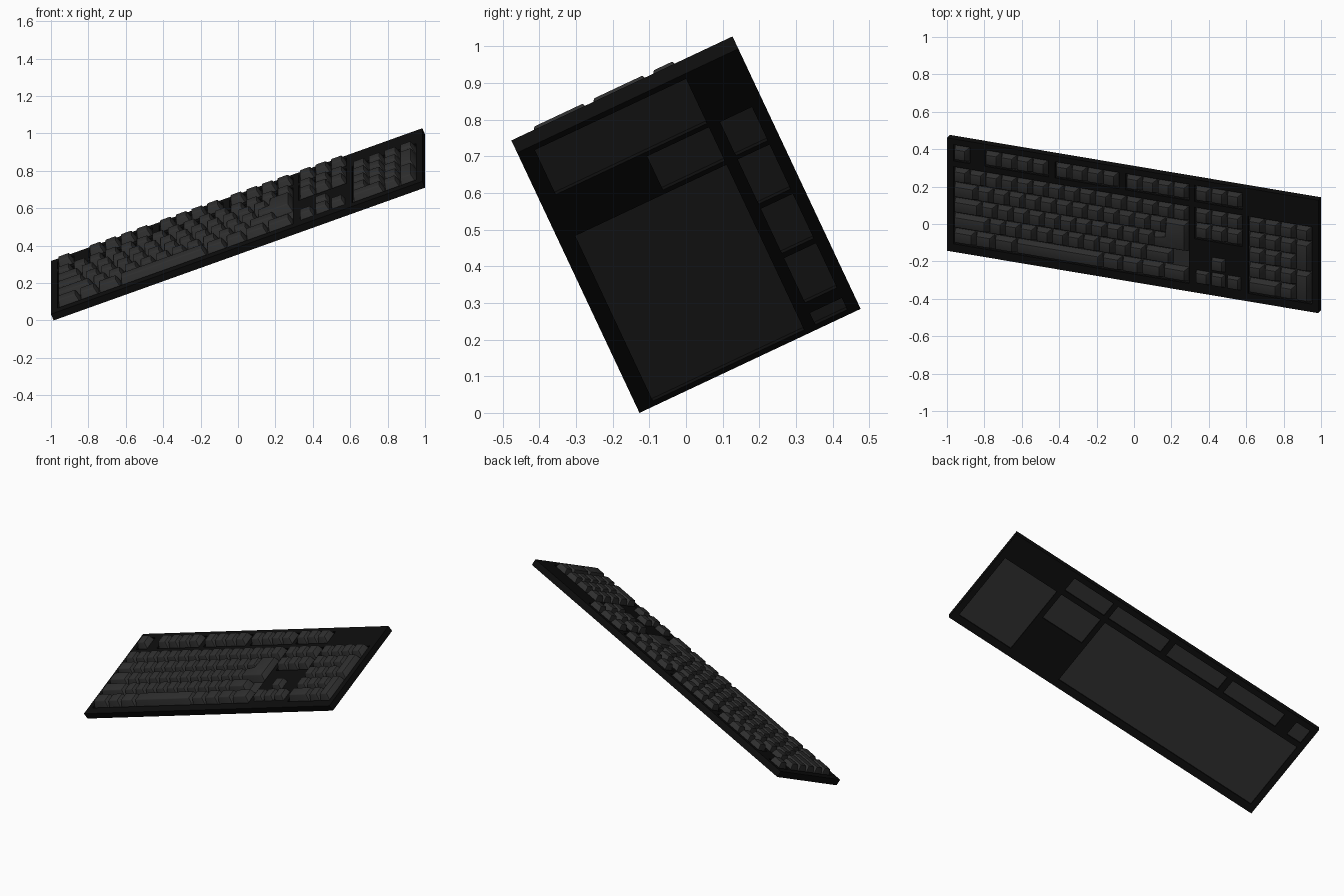
import bpy, bmesh
from mathutils import Matrix, Vector

if "Cube" in bpy.data.objects:
    bpy.data.objects.remove(bpy.data.objects["Cube"])

W, D, T = 2.135, 0.667, 0.04        # case width, depth, thickness
U, GAP = 0.09, 0.004                # key pitch and spacing
BASE, TOP = 0.024, 0.072            # key cap bottom and top heights

# Tilted frame of the whole keyboard
su, cu, sv, cv = 0.3674, 0.930, 0.4256, 0.905
u = Vector((cu, -su * sv, su * cv)).normalized()
v = Vector((0, cv, sv)).normalized()
n = u.cross(v)
v = n.cross(u)
zc = (W * abs(u.z) + D * abs(v.z) + T * abs(n.z)) / 2
org = Vector((0, 0, zc)) - u * W / 2 - v * D / 2 - n * T / 2
FRAME = Matrix.Translation(org) @ Matrix((u, v, n)).transposed().to_4x4()


def material(name, g):
    m = bpy.data.materials.new(name)
    m.diffuse_color = (g, g, g, 1)
    m.use_nodes = True
    m.node_tree.nodes["Principled BSDF"].inputs["Base Color"].default_value = m.diffuse_color
    return m


black = material("case_black", 0.004)
dark = material("key_dark", 0.028)


def finish(name, bm, mat, smooth=False):
    bmesh.ops.recalc_face_normals(bm, faces=bm.faces)
    me = bpy.data.meshes.new(name)
    bm.to_mesh(me)
    bm.free()
    me.materials.append(mat)
    ob = bpy.data.objects.new(name, me)
    bpy.context.collection.objects.link(ob)
    ob.matrix_world = FRAME
    if smooth:
        bpy.ops.object.select_all(action='DESELECT')
        ob.select_set(True)
        bpy.context.view_layer.objects.active = ob
        bpy.ops.object.shade_smooth_by_angle(angle=0.6)
    return ob


def box(bm, x0, x1, y0, y1, z0, z1):
    m = Matrix.Translation(((x0 + x1) / 2, (y0 + y1) / 2, (z0 + z1) / 2))
    bmesh.ops.create_cube(bm, size=1, matrix=m @ Matrix.Diagonal((x1 - x0, y1 - y0, z1 - z0, 1)))


def cap(bm, poly):
    """Tapered key cap over a counter-clockwise, axis-aligned outline."""
    low, high = [], []
    for i, (x, y) in enumerate(poly):
        off, inset = [0, 0], [0, 0]
        for a, b in ((poly[i - 1], poly[i]), (poly[i], poly[(i + 1) % len(poly)])):
            if abs(a[0] - b[0]) < 1e-6:               # left or right side
                s = 1 if b[1] < a[1] else -1
                off[0], inset[0] = s * GAP / 2, s * 0.013
            else:                                     # front or back side
                s = 1 if b[0] > a[0] else -1
                off[1], inset[1] = s * GAP / 2, s * (0.020 if s > 0 else 0.008)
        low.append(bm.verts.new((x + off[0], y + off[1], BASE)))
        high.append(bm.verts.new((x + off[0] + inset[0], y + off[1] + inset[1], TOP)))
    bm.faces.new(low[::-1])
    top = bm.faces.new(high)
    k = len(poly)
    for i in range(k):
        bm.faces.new((low[i], low[(i + 1) % k], high[(i + 1) % k], high[i]))
    edges = set(top.edges)
    for vert in high:
        edges.update(vert.link_edges)
    bmesh.ops.bevel(bm, geom=list(edges), offset=0.005, segments=2, profile=0.5, affect='EDGES')


def rect(x, y, w, h):
    return [(x, y), (x + w, y), (x + w, y + h), (x, y + h)]


def key_group(name, x0, y0, keys):
    """keys: (column, row, width, height) in key units from the front left."""
    bm = bmesh.new()
    for c, r, w, h in keys:
        cap(bm, rect(x0 + c * U, y0 + r * U, w * U, h * U))
    return finish(name, bm, dark, True)


def row(r, widths, start=0.0):
    out = []
    for w in widths:
        out.append((start, r, w, 1))
        start += w
    return out


XM = 0.04                        # main block left
XN = XM + 15 * U + 0.0375        # navigation block left
XP = XN + 3 * U + 0.0375         # number pad left
Y0, YF = 0.05, 0.54              # front of main rows, front of function row

# Main block
main = row(4, [1] * 15) + row(3, [1.5] + [1] * 12) + row(2, [1.75] + [1] * 11)
main += row(1, [2.25] + [1] * 10 + [1.75])
main += row(0, [1.4, 1.2, 1.4, 5.5, 1.25, 1.25, 1.4, 1.6])
key_group("main_keys", XM, Y0, main)

# L-shaped enter key
bm = bmesh.new()
cap(bm, [(XM + c * U, Y0 + r * U) for c, r in
         ((12.75, 2), (15, 2), (15, 4), (13.5, 4), (13.5, 3), (12.75, 3))])
finish("enter_key", bm, dark, True)

# Function row
key_group("escape_key", XM, YF, [(0, 0, 1, 1)])
for i, c in enumerate((2, 6.5, 11)):
    key_group(f"function_keys_{i + 1}", XM + c * U, YF, row(0, [1] * 4))
key_group("system_keys", XN, YF, row(0, [1] * 3))

# Navigation and arrow keys
key_group("navigation_keys", XN, Y0, row(3, [1] * 3) + row(4, [1] * 3))
key_group("arrow_keys", XN, Y0, row(0, [1] * 3) + [(1, 1, 1, 1)])

# Number pad
pad = row(0, [2, 1]) + row(1, [1] * 3) + row(2, [1] * 3) + row(3, [1] * 3) + row(4, [1] * 4)
pad += [(3, 0, 1, 2), (3, 2, 1, 2)]
key_group("number_pad_keys", XP, Y0, pad)

# Key wells: openings through the case, each closed by a recessed plate
wells = [(XM, Y0, 15, 5), (XM, YF, 1, 1), (XN, YF, 3, 1), (XN, Y0 + 3 * U, 3, 2), (XP, Y0, 4, 5)]
wells += [(XM + c * U, YF, 4, 1) for c in (2, 6.5, 11)]
cut, plates = bmesh.new(), bmesh.new()
for x, y, w, h in wells:
    box(cut, x - 0.003, x + w * U + 0.003, y - 0.003, y + h * U + 0.003, -0.05, 0.1)
    box(plates, x - 0.004, x + w * U + 0.004, y - 0.004, y + h * U + 0.004, 0.008, 0.026)
finish("key_plates", plates, dark)
cutter = finish("well_cutter", cut, black)
cutter.hide_render = True
cutter.display_type = 'WIRE'

# Case
bm = bmesh.new()
box(bm, 0, W, 0, D, 0, T)
case = finish("case", bm, black)
mod = case.modifiers.new("wells", 'BOOLEAN')
mod.operation = 'DIFFERENCE'
mod.solver = 'EXACT'
mod.object = cutter
